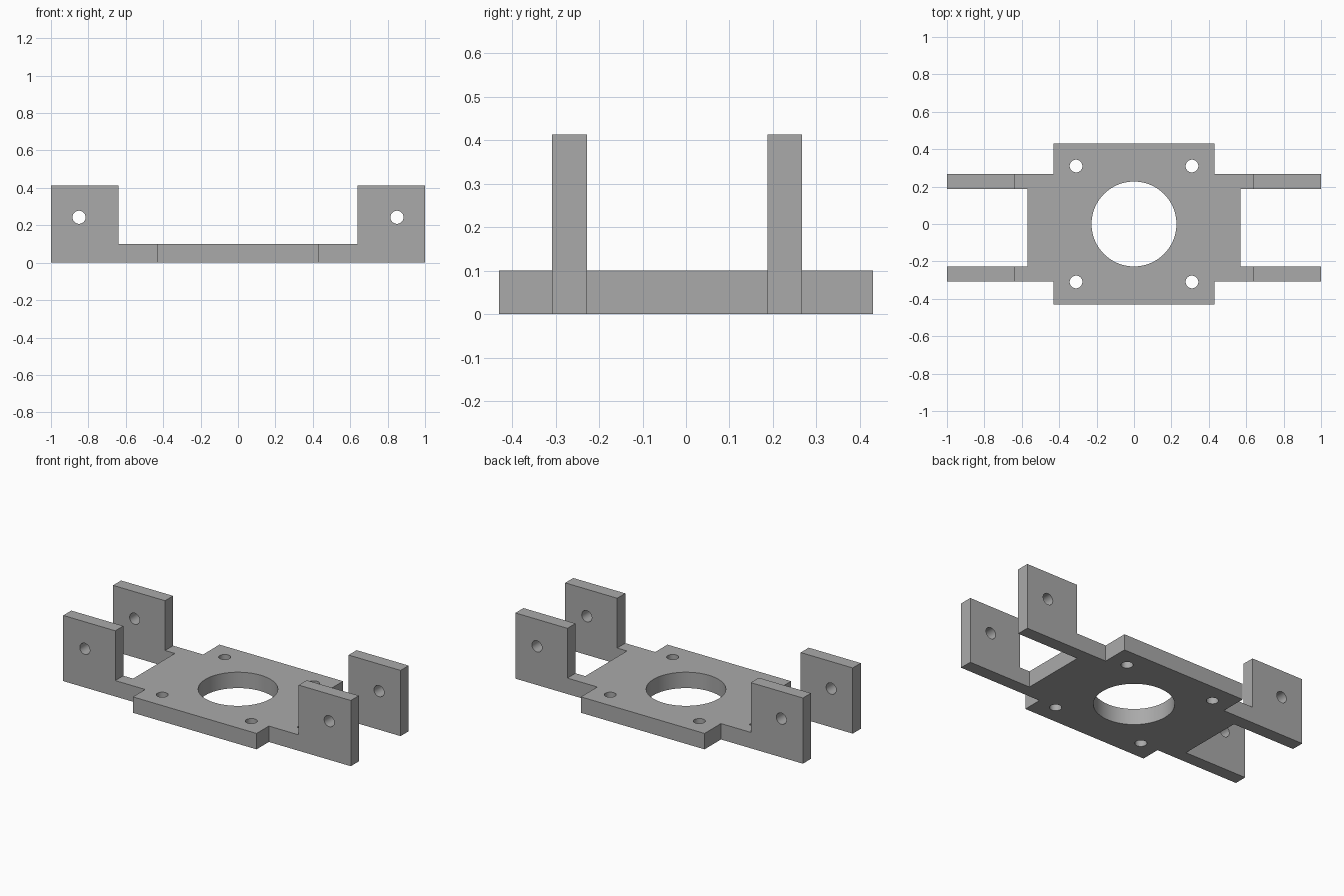
import bpy, bmesh, math
from mathutils import Vector, Matrix

cube = bpy.data.objects.get("Cube")
if cube:
    bpy.data.objects.remove(cube, do_unlink=True)

THICK, HEIGHT = 0.10, 0.413      # plate thickness, top of lugs
ARM_F, ARM_B = (-0.308, -0.228), (0.187, 0.267)   # front and back arm y ranges
BODY, WAIST, LUG = 0.43, 0.57, 0.638


def add_object(name, bm):
    bmesh.ops.recalc_face_normals(bm, faces=bm.faces)
    mesh = bpy.data.meshes.new(name)
    bm.to_mesh(mesh)
    bm.free()
    obj = bpy.data.objects.new(name, mesh)
    bpy.context.collection.objects.link(obj)
    return obj


def prism(name, half, place, depth):
    """Extrude an outline given by its +x half, mirrored to -x."""
    points = half + [(-a, b) for a, b in reversed(half)]
    bm = bmesh.new()
    face = bm.faces.new([bm.verts.new(place(a, b)) for a, b in points])
    ext = bmesh.ops.extrude_face_region(bm, geom=[face])
    moved = [v for v in ext["geom"] if isinstance(v, bmesh.types.BMVert)]
    bmesh.ops.translate(bm, verts=moved, vec=depth)
    return add_object(name, bm)


def drill(name, centre, radius, along_y=False):
    bm = bmesh.new()
    turn = Matrix.Rotation(math.pi / 2 if along_y else 0, 4, "X")
    bmesh.ops.create_cone(bm, cap_ends=True, segments=64, radius1=radius,
                          radius2=radius, depth=1.2,
                          matrix=Matrix.Translation(centre) @ turn)
    return add_object(name, bm)


def combine(target, cutter, operation):
    cutter.hide_render = True
    mod = target.modifiers.new(operation.title(), "BOOLEAN")
    mod.operation, mod.solver, mod.object = operation, "EXACT", cutter
    bpy.context.view_layer.objects.active = target
    bpy.ops.object.modifier_apply(modifier=mod.name)
    bpy.data.objects.remove(cutter, do_unlink=True)


# Plan outline: square body, wider waist and four arms
plan = [(BODY, -BODY), (BODY, ARM_F[0]), (1, ARM_F[0]), (1, ARM_F[1]),
        (WAIST, ARM_F[1]), (WAIST, ARM_B[0]), (1, ARM_B[0]), (1, ARM_B[1]),
        (BODY, ARM_B[1]), (BODY, BODY)]
bracket = prism("mounting_bracket", plan, lambda a, b: (a, b, -0.1), (0, 0, 0.6))

# Side outline: thin plate with tall lugs at both ends
side = [(1.1, 0), (1.1, HEIGHT), (LUG, HEIGHT), (LUG, THICK)]
combine(bracket, prism("side_profile", side, lambda a, b: (a, -0.6, b), (0, 1.2, 0)),
        "INTERSECT")

# Central bore, corner screw holes and lug pin holes
combine(bracket, drill("bore", (0, 0, 0), 0.227), "DIFFERENCE")
for sx in (-1, 1):
    for sy in (-1, 1):
        combine(bracket, drill("screw_hole", (sx * 0.31, sy * 0.31, 0), 0.034), "DIFFERENCE")
    combine(bracket, drill("pin_hole", (sx * 0.85, 0, 0.243), 0.035, True), "DIFFERENCE")

# Plain grey finish
grey = bpy.data.materials.new("plain_grey")
grey.use_nodes = True
colour = (0.4, 0.4, 0.4, 1)
grey.diffuse_color = colour
grey.node_tree.nodes["Principled BSDF"].inputs["Base Color"].default_value = colour
bracket.data.materials.clear()
bracket.data.materials.append(grey)

bpy.ops.object.select_all(action="DESELECT")
bracket.select_set(True)
bpy.context.view_layer.objects.active = bracket
bpy.ops.object.shade_smooth_by_angle(angle=math.radians(30))
